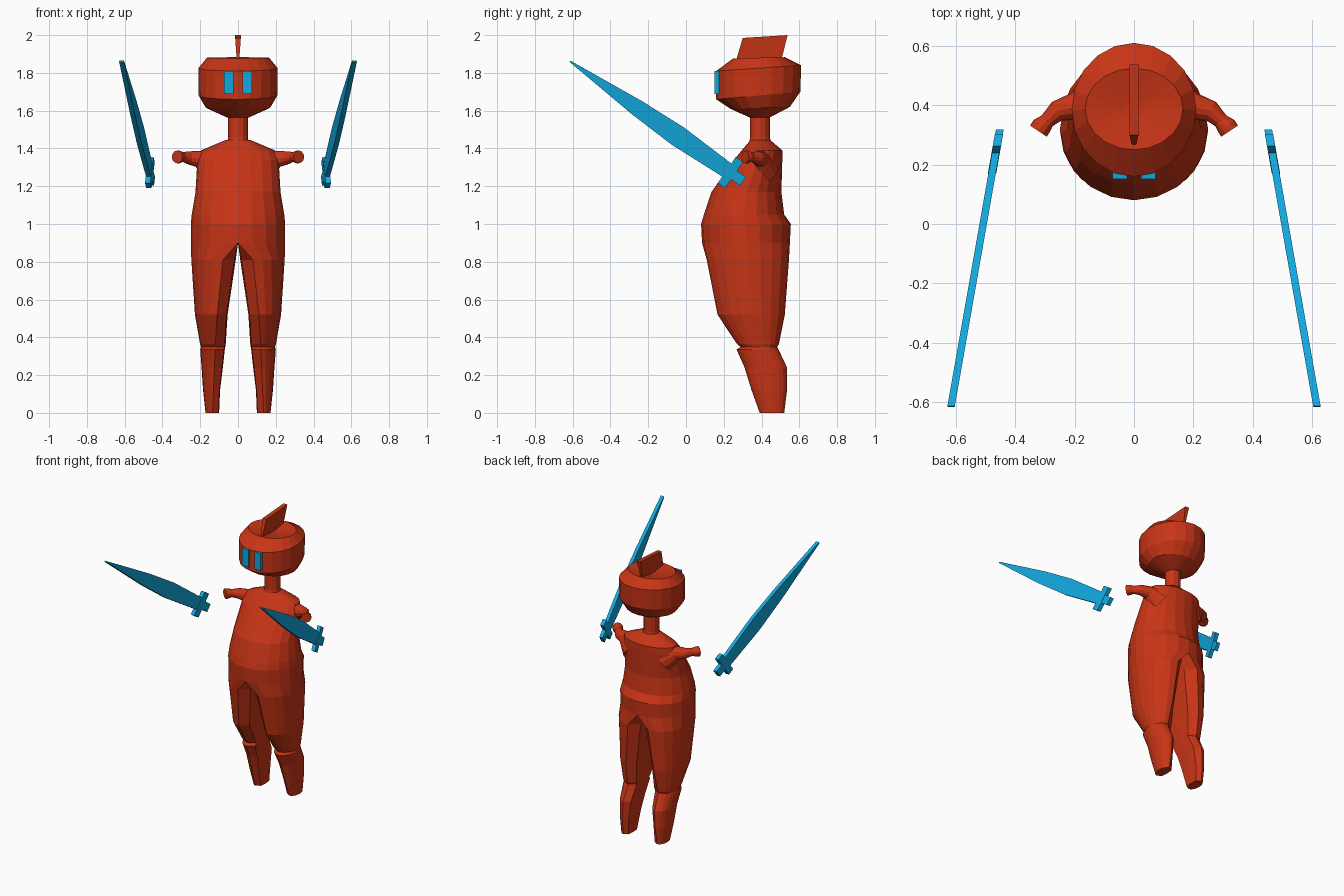
import bpy, bmesh
from math import sin, cos, pi
from mathutils import Vector

if "Cube" in bpy.data.objects:
    bpy.data.objects.remove(bpy.data.objects["Cube"])


def material(name, rgb):
    m = bpy.data.materials.new(name)
    m.diffuse_color = (*rgb, 1)
    m.use_nodes = True
    m.node_tree.nodes["Principled BSDF"].inputs["Base Color"].default_value = m.diffuse_color
    return m


RED = material("red", (0.58, 0.035, 0.008))
BLUE = material("blue", (0.006, 0.39, 0.72))


def loft(name, rings, mat, mirror=False):
    """Skin a list of equal-sized closed rings and cap both ends."""
    bm = bmesh.new()
    loops = [[bm.verts.new(p) for p in ring] for ring in rings]
    n = len(loops[0])
    for a, b in zip(loops, loops[1:]):
        for i in range(n):
            j = (i + 1) % n
            bm.faces.new((a[i], a[j], b[j], b[i]))
    bm.faces.new(loops[0][::-1])
    bm.faces.new(loops[-1])
    bmesh.ops.recalc_face_normals(bm, faces=bm.faces)
    me = bpy.data.meshes.new(name)
    bm.to_mesh(me)
    bm.free()
    me.materials.append(mat)
    ob = bpy.data.objects.new(name, me)
    bpy.context.collection.objects.link(ob)
    if mirror:
        ob.modifiers.new("mirror", 'MIRROR').use_mirror_merge = False
    return ob


def oval(z, rx, y0, y1, tilt=0, n=20):
    """Horizontal oval ring; tilt raises the back."""
    cy, ry = (y0 + y1) / 2, (y1 - y0) / 2
    return [(rx * cos(2 * pi * i / n), cy + ry * sin(2 * pi * i / n),
             z + tilt * sin(2 * pi * i / n)) for i in range(n)]


def leg_ring(z, x_in, cx, x_out, y0, y1):
    """D-shaped ring: round outside, few flat facets inside."""
    cy, ry = (y0 + y1) / 2, (y1 - y0) / 2
    pts = [(cx + (x_out - cx) * cos(a), cy + ry * sin(a), z)
           for a in [-pi / 2 + pi * i / 10 for i in range(11)]]
    pts += [(cx - (cx - x_in) * c, cy + ry * s, z)
            for c, s in ((0.9, 0.72), (1, 0), (0.9, -0.72))]
    return pts


def prism(name, yz, x_of, half, mat, mirror=False):
    """Flat plate from a y-z outline, centred on x_of(y)."""
    return loft(name, [[(x_of(y) + s * half, y, z) for y, z in yz]
                       for s in (-1, 1)], mat, mirror)


# torso with sloping shoulders
loft("torso", [oval(*r) for r in (
    (0.90, 0.25, 0.085, 0.55), (1.00, 0.25, 0.08, 0.555),
    (1.05, 0.245, 0.095, 0.52), (1.17, 0.225, 0.135, 0.505),
    (1.34, 0.215, 0.255, 0.51), (1.39, 0.195, 0.295, 0.51),
    (1.445, 0.065, 0.342, 0.445))], RED)

# neck
loft("neck", [oval(z, r, 0.392 - r, 0.392 + r, 0, 12)
              for z, r in ((1.42, 0.06), (1.46, 0.052), (1.58, 0.052))], RED)

# legs
loft("legs", [leg_ring(*r) for r in (
    (0.00, 0.10, 0.135, 0.172, 0.39, 0.52),
    (0.12, 0.095, 0.13, 0.185, 0.347, 0.535),
    (0.24, 0.08, 0.125, 0.193, 0.31, 0.535),
    (0.335, 0.07, 0.12, 0.20, 0.268, 0.49),
    (0.35, 0.067, 0.12, 0.196, 0.288, 0.483),
    (0.365, 0.065, 0.12, 0.201, 0.27, 0.492),
    (0.52, 0.055, 0.11, 0.228, 0.167, 0.523),
    (0.81, 0.012, 0.08, 0.247, 0.11, 0.545),
    (0.90, 0.0, 0.0, 0.25, 0.085, 0.55))], RED, True)

# head with a slightly dished top
loft("head", [oval(*r) for r in (
    (1.565, 0.06, 0.335, 0.445), (1.615, 0.17, 0.235, 0.55, 0.005),
    (1.68, 0.208, 0.16, 0.605, 0.02), (1.825, 0.21, 0.16, 0.61, 0.015),
    (1.88, 0.165, 0.25, 0.525, 0.003), (1.86, 0.03, 0.36, 0.42))], RED)

# crest, wider at the top
loft("crest", [[(-w, a, z0), (w, a, z0), (w, b, z1), (-w, b, z1)]
               for w, a, b, z0, z1 in ((0.005, 0.258, 0.50, 1.84, 1.85),
                                       (0.015, 0.30, 0.538, 1.985, 2.0))], RED)

# eyes
prism("eyes", [(0.152, 1.687), (0.19, 1.687), (0.19, 1.81), (0.152, 1.81)],
      lambda y: 0.048, 0.025, BLUE, True)

# arms with flared hands
path = [((0.13, 0.405, 1.29), 0.085), ((0.205, 0.395, 1.345), 0.046),
        ((0.26, 0.38, 1.35), 0.035), ((0.292, 0.348, 1.355), 0.026),
        ((0.312, 0.328, 1.355), 0.034), ((0.322, 0.313, 1.355), 0.034)]
centres = [Vector(p) for p, r in path]
rings = []
for k, (p, r) in enumerate(path):
    d = centres[min(k + 1, len(path) - 1)] - centres[max(k - 1, 0)]
    u = d.cross(Vector((0, 0, 1))).normalized()
    v = u.cross(d).normalized()
    rings.append([centres[k] + r * (u * cos(pi * i / 6) + v * sin(pi * i / 6))
                  for i in range(12)])
loft("arms", rings, RED, True)


# swords: outlines given as (distance along sword, half width)
def sword_outline(profile):
    d, n = Vector((-0.822, 0.57)), Vector((0.57, 0.822))
    base = Vector((0.302, 1.226))
    return ([tuple(base + d * t + n * w) for t, w in profile]
            + [tuple(base + d * t - n * w) for t, w in reversed(profile)])


def lean(y):
    return 0.45 + 0.176 * (0.33 - y)


prism("sword_blades", sword_outline(
    ((0.10, 0.042), (0.42, 0.056), (0.68, 0.044), (1.115, 0.004))),
    lean, 0.0125, BLUE, True)
prism("sword_guards", sword_outline(((0.058, 0.084), (0.105, 0.084))),
      lean, 0.014, BLUE, True)
prism("sword_grips", sword_outline(((0.0, 0.028), (0.11, 0.028))),
      lean, 0.013, BLUE, True)
